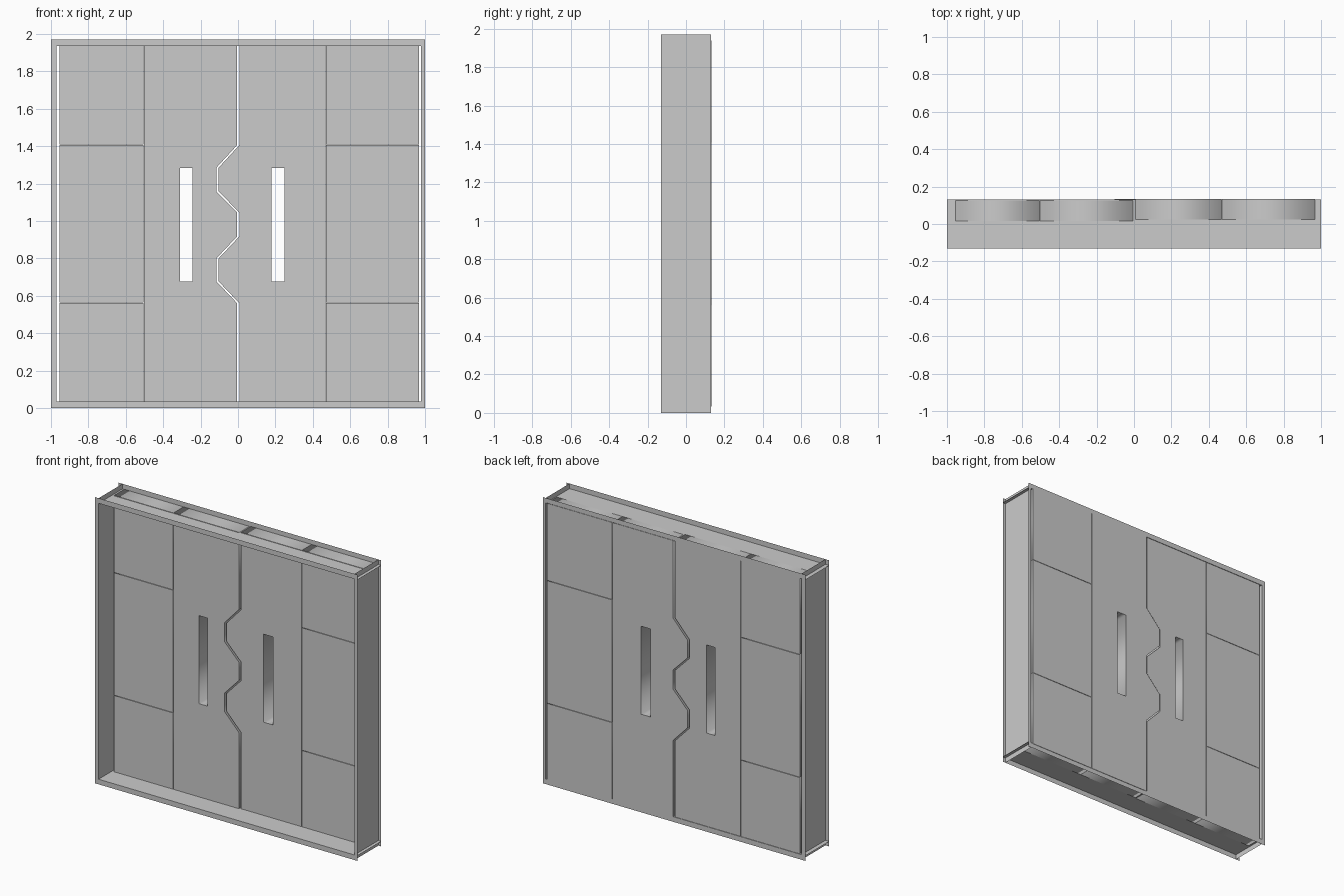
import bpy, bmesh, math

if "Cube" in bpy.data.objects:
    bpy.data.objects.remove(bpy.data.objects["Cube"])

grey = bpy.data.materials.new("light grey")
grey.diffuse_color = (0.6, 0.6, 0.6, 1)
grey.use_nodes = True
grey.node_tree.nodes["Principled BSDF"].inputs["Base Color"].default_value = grey.diffuse_color

H = 1.97                       # overall height
XL, XR = -0.971, 0.978         # inner side walls of the frame
ZB, ZT = 0.035, 1.935          # inner floor and ceiling of the frame
Y = 0.13                       # half depth


def slab(name, loops, y0, y1):
    """Extruded plate from x-z outlines; later loops are holes."""
    cu = bpy.data.curves.new(name, 'CURVE')
    cu.dimensions = '2D'
    cu.fill_mode = 'BOTH'
    cu.extrude = (y1 - y0) / 2
    for loop in loops:
        sp = cu.splines.new('POLY')
        sp.points.add(len(loop) - 1)
        for p, (x, z) in zip(sp.points, loop):
            p.co = (x, z, 0, 1)
        sp.use_cyclic_u = True
    ob = bpy.data.objects.new(name, cu)
    bpy.context.collection.objects.link(ob)
    ob.rotation_euler.x = math.pi / 2
    ob.location.y = (y0 + y1) / 2
    cu.materials.append(grey)
    bpy.ops.object.select_all(action='DESELECT')
    ob.select_set(True)
    bpy.context.view_layer.objects.active = ob
    bpy.ops.object.convert(target='MESH')
    return bpy.context.object


def rect(x0, x1, z0, z1):
    return [(x0, z0), (x1, z0), (x1, z1), (x0, z1)]


# Frame: open channel made of thin sheets, a rim at front and back plus four crossing walls
bm = bmesh.new()


def quad(*pts):
    bm.faces.new([bm.verts.new(p) for p in pts])


for y in (-Y, Y):
    for x0, x1, z0, z1 in ((-1, XL, 0, H), (XR, 1, 0, H), (XL, XR, 0, ZB), (XL, XR, ZT, H)):
        pts = [(x, y, z) for x, z in rect(x0, x1, z0, z1)]
        quad(*(pts if y < 0 else pts[::-1]))
for x, s in ((XL, 1), (XR, -1)):
    quad(*[(x, -Y, 0), (x, Y, 0), (x, Y, H), (x, -Y, H)][::-s])
for z, s in ((ZB, 1), (ZT, -1)):
    quad(*[(-1, -Y, z), (1, -Y, z), (1, Y, z), (-1, Y, z)][::s])
me = bpy.data.meshes.new("door_frame")
bm.to_mesh(me)
bm.free()
me.materials.append(grey)
bpy.context.collection.objects.link(bpy.data.objects.new("door_frame", me))

# Door leaves: zigzag meeting edge, slot window, three outer panels split by fine seams
Z0, Z1 = ZB - 0.003, ZT + 0.003
SEAM = 0.003
steps = [(0, Z0), (0, 0.56), (1, 0.676), (1, 0.80), (0, 0.917),
         (0, 1.045), (1, 1.157), (1, 1.285), (0, 1.405), (0, Z1)]


def leaf(side, edge, seam_x, outer_x, window, y0, y1):
    zigzag = [(edge - 0.11 * t, z) for t, z in steps]
    outline = zigzag + [(seam_x, Z1), (seam_x, Z0)]
    slab(side + "_door_leaf", [outline, rect(*window, 0.677, 1.283)], y0, y1)
    gap = SEAM if outer_x > seam_x else -SEAM
    xs = sorted((seam_x + gap, outer_x))
    for part, a, b in (("lower", Z0, 0.56), ("middle", 0.56 + SEAM, 1.405), ("upper", 1.405 + SEAM, Z1)):
        slab(f"{side}_{part}_panel", [rect(*xs, a, b)], y0, y1)


leaf("left", -0.005, -0.503, -0.955, (-0.31, -0.243), 0.016, 0.126)
leaf("right", 0.007, 0.467, 0.967, (0.179, 0.249), 0.023, 0.133)
